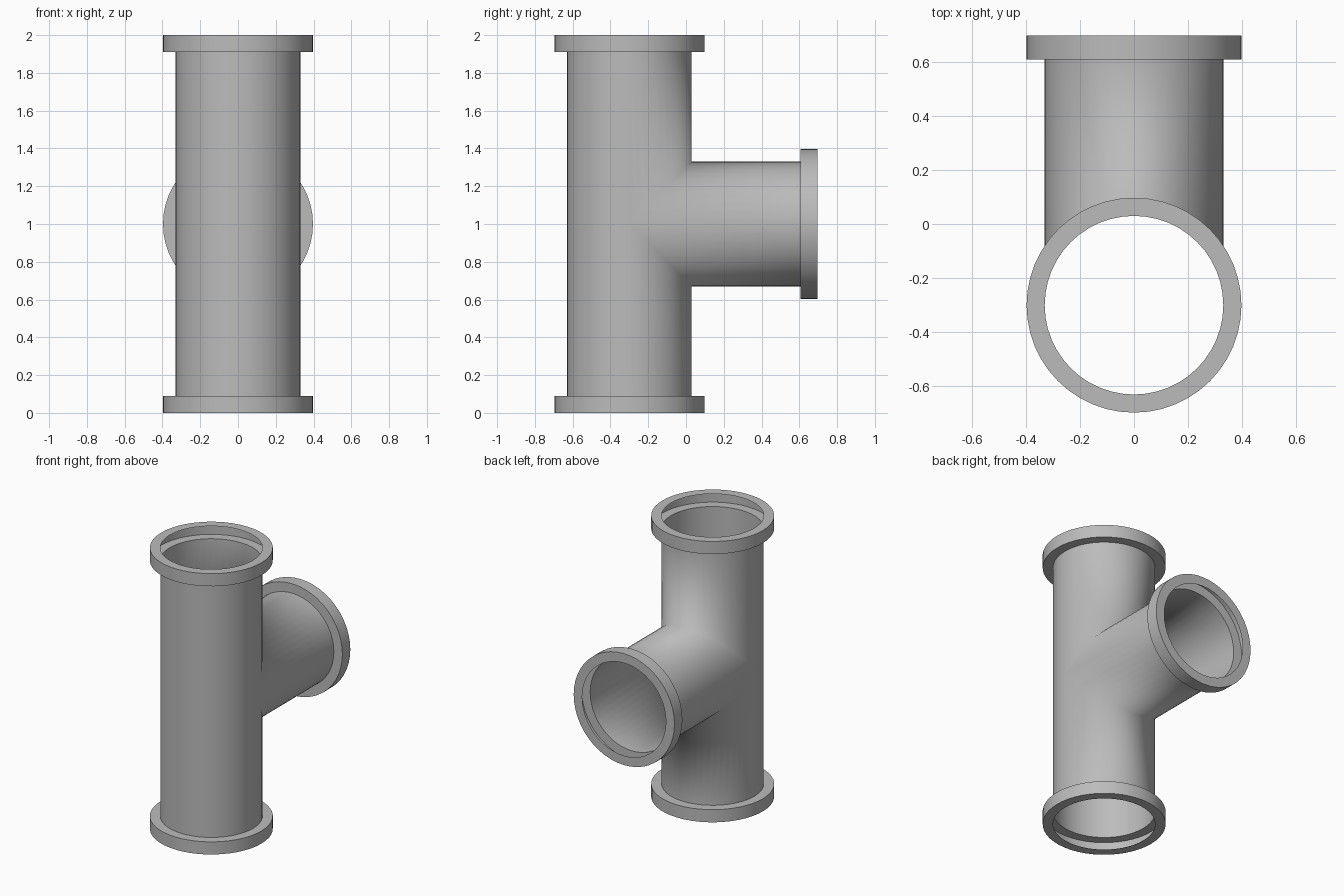
import bpy, bmesh, math
from mathutils import Vector

if "Cube" in bpy.data.objects:
    bpy.data.objects.remove(bpy.data.objects["Cube"])

N = 48                      # sides of every pipe
R, FLANGE_R = 0.33, 0.397   # pipe and collar radius
HUB = Vector((0, -0.3, 1))  # where the two pipe axes meet
COLLAR, END = 0.91, 1.0     # distances from hub along each arm

bm = bmesh.new()


def add_arm(place, seam):
    """One open pipe arm: mitred start, straight wall, hollow collar with open mouth."""
    stations = [(R, None), (R, COLLAR), (FLANGE_R, COLLAR), (FLANGE_R, END), (R, END)]
    rings = []
    for radius, dist in stations:
        ring = []
        for i in range(N):
            a = 2 * math.pi * i / N
            s, c = radius * math.sin(a), radius * math.cos(a)
            d = seam(c) if dist is None else dist
            ring.append(bm.verts.new(HUB + Vector(place(s, c, d))))
        rings.append(ring)
    for a, b in zip(rings, rings[1:]):
        for i in range(N):
            j = (i + 1) % N
            bm.faces.new((a[i], a[j], b[j], b[i]))


# lower and upper halves of the main pipe, then the side branch
add_arm(lambda s, c, d: (s, c, -d), lambda c: max(0, c))
add_arm(lambda s, c, d: (s, c, d), lambda c: max(0, c))
add_arm(lambda s, c, d: (s, d * 0.997, c), lambda c: abs(c) / 0.997)

# weld the mitred seams into one hollow tee
bmesh.ops.remove_doubles(bm, verts=bm.verts, dist=0.0005)
bmesh.ops.recalc_face_normals(bm, faces=bm.faces)

# smooth pipes with a blended junction, crisp collar edges
for f in bm.faces:
    f.smooth = True
for e in bm.edges:
    mid = (e.verts[0].co + e.verts[1].co) / 2
    if (mid - HUB).length > 0.7 and len(e.link_faces) == 2:
        e.smooth = e.calc_face_angle() < math.radians(40)

mesh = bpy.data.meshes.new("pipe_tee")
bm.to_mesh(mesh)
bm.free()

grey = bpy.data.materials.new("pipe grey")
grey.diffuse_color = (0.5, 0.5, 0.5, 1)
grey.use_nodes = True
grey.node_tree.nodes["Principled BSDF"].inputs["Base Color"].default_value = grey.diffuse_color
mesh.materials.append(grey)
tee = bpy.data.objects.new("pipe_tee", mesh)
bpy.context.collection.objects.link(tee)
